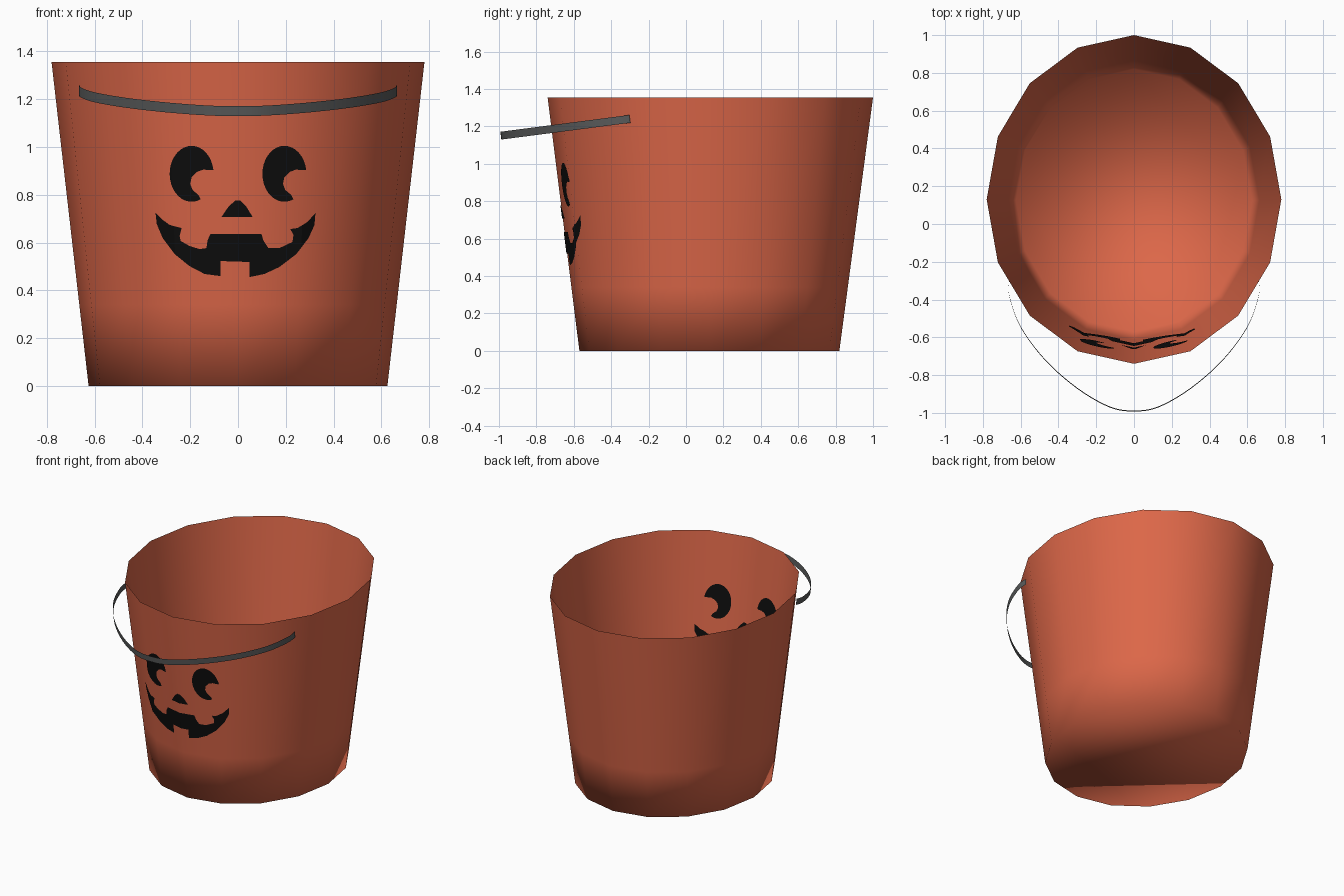
import bpy, bmesh, math
from mathutils import Vector
from mathutils.geometry import tessellate_polygon

if "Cube" in bpy.data.objects:
    bpy.data.objects.remove(bpy.data.objects["Cube"])


def material(name, rgb):
    m = bpy.data.materials.new(name)
    m.diffuse_color = (*rgb, 1)
    m.use_nodes = True
    m.node_tree.nodes["Principled BSDF"].inputs["Base Color"].default_value = m.diffuse_color
    return m


ORANGE = material("burnt orange", (0.72, 0.136, 0.066))
BLACK = material("black paint", (0.004, 0.004, 0.004))
GREY = material("dark grey", (0.10, 0.104, 0.104))

H, SIDES = 1.355, 16


def ring(z):
    """Half-widths and centre of the tapered oval at height z."""
    t = z / H
    return 0.625 + 0.155 * t, 0.695 + 0.175 * t, 0.125 + 0.005 * t


def corner(i, z):
    rx, ry, cy = ring(z)
    a = 2 * math.pi * i / SIDES
    return Vector((rx * math.sin(a), cy - ry * math.cos(a), z))


def finish(bm, name, mat, smooth=True):
    mesh = bpy.data.meshes.new(name)
    for f in bm.faces:
        f.smooth = smooth
    bm.to_mesh(mesh)
    bm.free()
    mesh.materials.append(mat)
    ob = bpy.data.objects.new(name, mesh)
    bpy.context.collection.objects.link(ob)
    return ob


# Bucket: open tapered shell with a flat floor, smooth all over
bm = bmesh.new()
rings = [[bm.verts.new(corner(i, z)) for i in range(SIDES)] for z in (0, 0.34, H)]
bm.faces.new(rings[0][::-1])
for lo, hi in zip(rings, rings[1:]):
    for i in range(SIDES):
        j = (i + 1) % SIDES
        bm.faces.new((lo[i], lo[j], hi[j], hi[i]))
finish(bm, "bucket", ORANGE)

# Handle: thin tilted ribbon swept along a smooth symmetric arc
half = [(0.66, -0.30), (0.66, -0.38), (0.60, -0.545), (0.47, -0.72),
        (0.30, -0.87), (0.13, -0.968), (0, -0.99)]
path = [Vector(p) for p in half] + [Vector((-x, y)) for x, y in half[-2::-1]]
pts = []
for k in range(len(path) - 1):
    p0, p1, p2 = path[max(k - 1, 0)], path[k], path[k + 1]
    p3 = path[min(k + 2, len(path) - 1)]
    for s in range(5):
        t = s / 5
        pts.append(0.5 * (2 * p1 + (p2 - p0) * t + (2 * p0 - 5 * p1 + 4 * p2 - p3) * t * t
                          + (3 * p1 - p0 - 3 * p2 + p3) * t ** 3))
pts.append(path[-1])
bm = bmesh.new()
up = Vector((0, -0.13, 1)).normalized() * 0.021
pairs = []
for p in pts:
    c = Vector((p.x, p.y, 1.24 + 0.13 * (p.y + 0.30)))
    pairs.append((bm.verts.new(c - up), bm.verts.new(c + up)))
for (a, b), (c, d) in zip(pairs, pairs[1:]):
    bm.faces.new((c, a, b, d))
finish(bm, "handle", GREY)


# Painted face: flat outlines folded onto the front facets, on both sides of the shell
def wall_y(x, z):
    for i in (0, 1, 2):
        a, b = corner(i, z), corner(i + 1, z)
        if abs(x) <= b.x + 1e-6:
            return a.y + (b.y - a.y) * (abs(x) - a.x) / (b.x - a.x)
    return 0


def painted(name, outline):
    for side, off in (("outside", -0.004), ("inside", 0.004)):
        bm = bmesh.new()
        vs = [bm.verts.new((x, 0, z)) for x, z in outline]
        for tri in tessellate_polygon([[v.co.copy() for v in vs]]):
            bm.faces.new([vs[i] for i in tri])
        for i in (-1, 0, 1):  # fold lines
            a, b = corner(i, 0), corner(i, H)
            bmesh.ops.bisect_plane(bm, geom=bm.verts[:] + bm.edges[:] + bm.faces[:],
                                   plane_co=(a.x, 0, 0), plane_no=(H, 0, a.x - b.x))
        for v in bm.verts:
            v.co.y = wall_y(v.co.x, v.co.z) + off
        bm.normal_update()
        want = -1 if off < 0 else 1
        bmesh.ops.reverse_faces(bm, faces=[f for f in bm.faces if f.normal.y * want < 0])
        finish(bm, name + "_" + side, BLACK, False)


# Eyes: ovals with a bite out of the lower right
arc = [math.radians(8 + (294 - 8) * k / 28) for k in range(29)]
eye = [(0.092 * math.cos(a), 0.117 * math.sin(a)) for a in arc]
eye += [(0.028, -0.088), (0.004, -0.068), (-0.006, -0.042), (0, -0.014),
        (0.022, 0.008), (0.05, 0.018), (0.072, 0.015)]
for name, cx in (("left_eye", -0.194), ("right_eye", 0.194)):
    painted(name, [(x + cx, z + 0.888) for x, z in eye])

# Nose
painted("nose", [(-0.069, 0.708), (0.061, 0.708), (0.035, 0.75), (0.01, 0.776),
                 (-0.012, 0.776), (-0.04, 0.75)])

# Mouth: crescent with gaps for the teeth
painted("mouth", [
    (-.345, .724), (-.32, .699), (-.286, .674), (-.236, .661), (-.244, .628), (-.24, .607),
    (-.203, .586), (-.161, .573), (-.132, .577), (-.127, .611), (-.115, .636),
    (.098, .636), (.107, .607), (.127, .577), (.173, .577), (.228, .603), (.232, .632),
    (.219, .657), (.249, .661), (.29, .686), (.324, .724), (.32, .674), (.295, .619),
    (.244, .552), (.173, .498), (.111, .469), (.048, .456), (.048, .519), (-.073, .523),
    (-.073, .46), (-.14, .469), (-.203, .502), (-.265, .552), (-.315, .619), (-.34, .678)])
